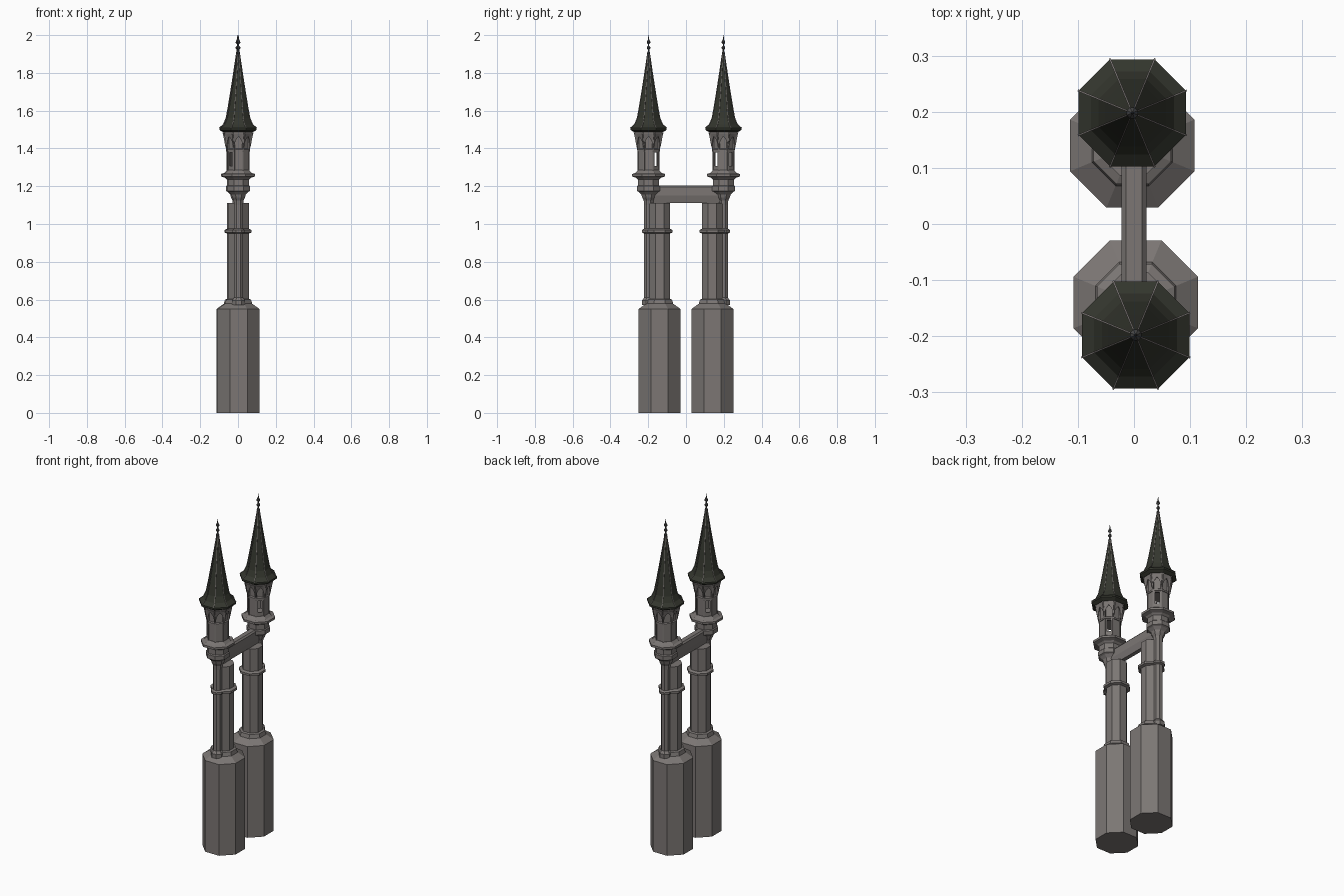
import bpy, bmesh, math
from mathutils import Matrix

if "Cube" in bpy.data.objects:
    bpy.data.objects.remove(bpy.data.objects["Cube"])

def mat(name, c):
    m = bpy.data.materials.new(name)
    m.diffuse_color = (*c, 1)
    m.use_nodes = True
    m.node_tree.nodes["Principled BSDF"].inputs["Base Color"].default_value = m.diffuse_color
    return m

STONE = mat("warm_grey_stone", (0.20, 0.183, 0.175))
SLATE = mat("dark_green_slate", (0.034, 0.037, 0.027))
IRON = mat("dark_iron", (0.07, 0.07, 0.07))

CX, TY, CY = 0.003, -0.198, -0.14      # front tower: turret axis and column axis
K = 1 / math.cos(math.pi / 8)          # flat radius -> corner radius
parts = []

def finish(bm, name, m, x, y, keep=True):
    bmesh.ops.recalc_face_normals(bm, faces=bm.faces)
    me = bpy.data.meshes.new(name)
    bm.to_mesh(me)
    bm.free()
    me.materials.append(m)
    ob = bpy.data.objects.new(name, me)
    ob.location = (x, y, 0)
    bpy.context.collection.objects.link(ob)
    if keep:
        parts.append(ob)
    return ob

def corner(i, r, z, off=0.0):
    a = math.pi / 8 + i * math.pi / 4
    return (r * K * math.cos(a) - off * math.sin(a), r * K * math.sin(a) + off * math.cos(a), z)

def lathe(name, prof, m, y, cap=True):
    """Octagonal solid from (flat radius, height) pairs."""
    bm = bmesh.new()
    rings = [[bm.verts.new(corner(i, r, z)) for i in range(8)] for r, z in prof]
    for a, b in zip(rings, rings[1:]):
        for i in range(8):
            j = (i + 1) % 8
            bm.faces.new((a[i], a[j], b[j], b[i]))
    if cap:
        bm.faces.new(rings[0])
        bm.faces.new(rings[-1])
    return finish(bm, name, m, CX, y)

def fins(name, prof, width, m, y):
    """Thin fin on every octagon corner; prof = (inner r, outer r, z)."""
    bm = bmesh.new()
    for i in range(8):
        secs = [[bm.verts.new(corner(i, r, z, o)) for r, o in
                 ((ri, -width), (ro, -width), (ro, width), (ri, width))] for ri, ro, z in prof]
        for a, b in zip(secs, secs[1:]):
            for k in range(4):
                l = (k + 1) % 4
                bm.faces.new((a[k], a[l], b[l], b[k]))
        bm.faces.new(secs[0])
        bm.faces.new(secs[-1])
    return finish(bm, name, m, CX, y)

# Lower base, main column and slender turret shaft
lathe("base", [(0.111, 0), (0.111, 0.55), (0.072, 0.578), (0.066, 0.60), (0.05, 0.605)], STONE, CY)
lathe("column", [(0.054, 0.58), (0.054, 0.95), (0.069, 0.955), (0.069, 0.968), (0.054, 0.975),
                 (0.054, 1.11)], STONE, CY)
lathe("turret_shaft", [(0.035, 0.57), (0.035, 0.595), (0.024, 0.61), (0.024, 0.95), (0.035, 0.955),
                       (0.035, 0.968), (0.024, 0.975), (0.024, 1.13)], STONE, TY)

# Corbelled turret foot with its gallery ring
lathe("turret_corbel", [(0.024, 1.10), (0.026, 1.125), (0.034, 1.14), (0.038, 1.155), (0.052, 1.17),
                        (0.061, 1.175), (0.061, 1.20), (0.056, 1.205), (0.056, 1.235), (0.066, 1.245),
                        (0.087, 1.252), (0.087, 1.265), (0.07, 1.27), (0.056, 1.285)], STONE, TY)

# Hollow turret room with windows on three diagonal sides
bm = bmesh.new()
lo = [bm.verts.new(corner(i, 0.055, 1.265)) for i in range(8)]
hi = [bm.verts.new(corner(i, 0.055, 1.395)) for i in range(8)]
WINDOWS = (0, 2, 4)                    # faces towards +x+y, -x+y, -x-y
for i in range(8):
    j = (i + 1) % 8
    f = bm.faces.new((lo[i], lo[j], hi[j], hi[i]))
    if i in WINDOWS:
        mid = (lo[i].co + lo[j].co) / 2
        side = (lo[j].co - lo[i].co) / 2
        hole = [bm.verts.new((mid.x + side.x * s, mid.y + side.y * s, z)) for s, z in
                ((-0.5, 1.308), (0.5, 1.308), (0.5, 1.378), (-0.5, 1.378))]
        out = [lo[i], lo[j], hi[j], hi[i]]
        bm.faces.remove(f)
        for k in range(4):
            l = (k + 1) % 4
            bm.faces.new((out[k], out[l], hole[l], hole[k]))
room = finish(bm, "turret_room", STONE, CX, TY)
sol = room.modifiers.new("wall", 'SOLIDIFY')
sol.thickness = 0.008
sol.offset = -1

# Upper turret, string course and cornice under the roof
lathe("upper_turret", [(0.05, 1.385), (0.059, 1.385), (0.059, 1.395), (0.053, 1.40), (0.053, 1.47),
                       (0.074, 1.478), (0.074, 1.492)], STONE, TY)
fins("corner_brackets", [(0.050, 0.058, 1.385), (0.050, 0.061, 1.42), (0.050, 0.066, 1.45),
                         (0.050, 0.078, 1.485)], 0.004, STONE, TY)
fins("room_corner_strips", [(0.052, 0.057, 1.27), (0.052, 0.057, 1.39)], 0.003, STONE, TY)

# Pointed arches between the brackets
bm = bmesh.new()
for i in range(8):
    for s in (1, -1):
        prev = None
        for t in (0, 0.25, 0.5, 0.75, 1):
            z = 1.405 + 0.06 * math.sqrt(t)
            row = []
            for h in (z, 1.48):
                r = 0.058 + 0.014 * ((h - 1.40) / 0.08) ** 2
                c0, c1 = corner(i, r, h), corner(i + s, r, h)
                row.append(bm.verts.new([a + (b - a) * t / 2 for a, b in zip(c0, c1)]))
            if prev:
                bm.faces.new((prev[0], row[0], row[1], prev[1]))
            prev = row
arch = finish(bm, "pointed_arches", STONE, CX, TY)
arch.modifiers.new("thick", 'SOLIDIFY').thickness = 0.005

# Bell-cast spire with stone ridges and finial
SPIRE = [(0.0955, 1.508), (0.074, 1.527), (0.060, 1.56), (0.049, 1.62), (0.036, 1.70), (0.022, 1.79),
         (0.005, 1.905)]
lathe("spire_roof", [(0.06, 1.485), (0.078, 1.487), (0.0955, 1.498)] + SPIRE, SLATE, TY)
fins("spire_ridges", [(r - 0.003, r + 0.0015, z + 0.0015) for r, z in SPIRE], 0.0016, STONE, TY)
lathe("finial", [(0.006, 1.895), (0.009, 1.905), (0.004, 1.915), (0.004, 1.922), (0.009, 1.93),
                 (0.009, 1.936), (0.003, 1.944), (0.003, 1.952), (0.010, 1.96), (0.008, 1.968),
                 (0.003, 1.978), (0.001, 2.0)], IRON, TY)

# Second tower: the first turned half round
turn = Matrix.Rotation(math.pi, 4, 'Z')
for ob in parts:
    twin = ob.copy()
    ob.name = "front_" + ob.name
    twin.name = ob.name.replace("front_", "rear_").split(".")[0]
    twin.matrix_basis = turn @ Matrix.Translation(ob.location)
    bpy.context.collection.objects.link(twin)

# Bridge beam with chamfered edges joining the turrets
bm = bmesh.new()
sec = [(-0.012, 1.112), (0.012, 1.112), (0.022, 1.15), (0.022, 1.195), (0.014, 1.204),
       (-0.014, 1.204), (-0.022, 1.195), (-0.022, 1.15)]
ends = [[bm.verts.new((x, y, z)) for x, z in sec] for y in (-0.19, 0.19)]
for i in range(8):
    j = (i + 1) % 8
    bm.faces.new((ends[0][i], ends[0][j], ends[1][j], ends[1][i]))
for e in ends:
    bm.faces.new(e)
finish(bm, "bridge_beam", STONE, 0, 0, keep=False)
